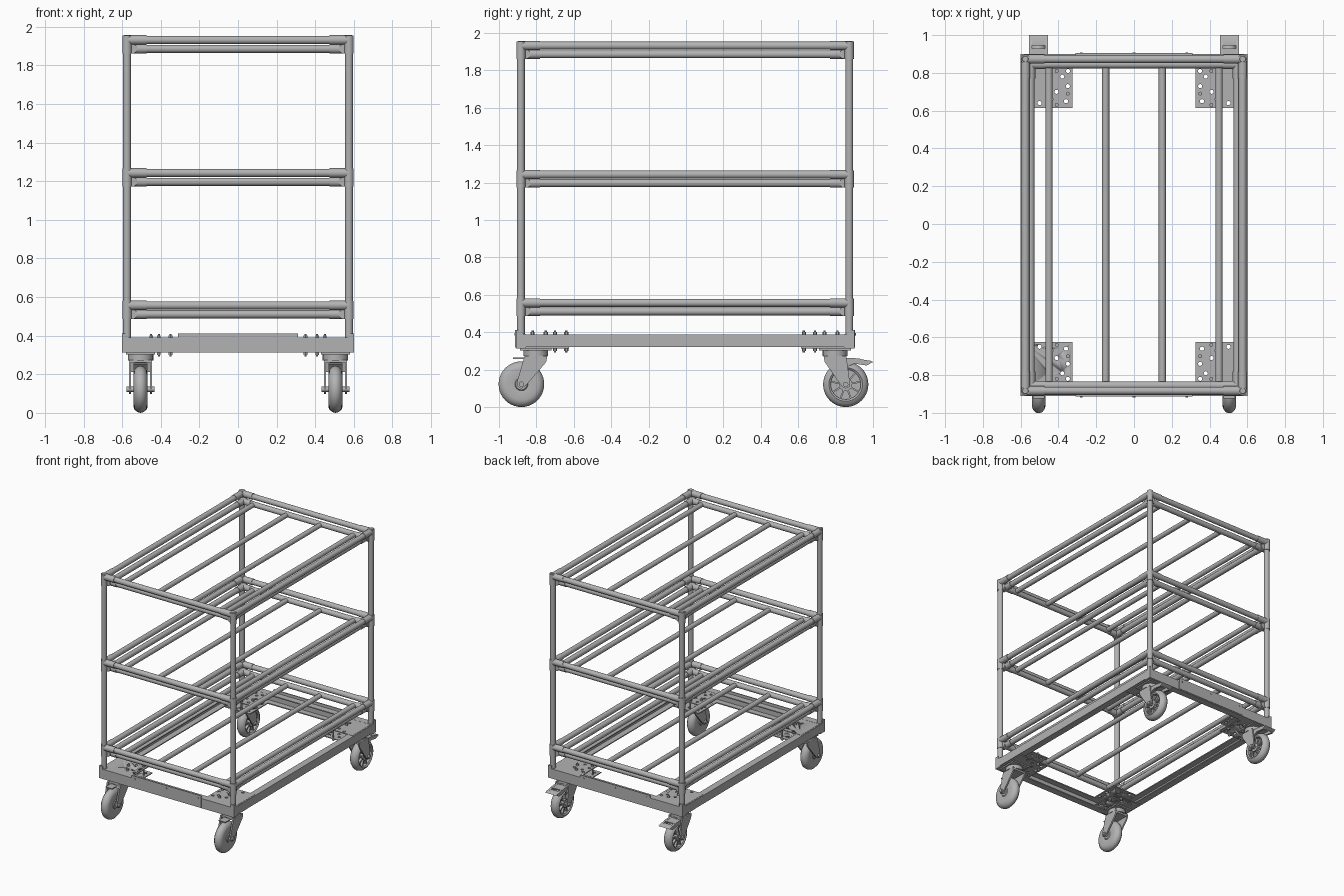
import bpy, bmesh, math
from mathutils import Vector, Matrix

cube = bpy.data.objects.get("Cube")
if cube:
    bpy.data.objects.remove(cube, do_unlink=True)


def material(name, value):
    m = bpy.data.materials.new(name)
    m.use_nodes = True
    col = (value, value, value, 1)
    m.diffuse_color = col
    m.node_tree.nodes["Principled BSDF"].inputs["Base Color"].default_value = col
    return m


GREY = material("steel grey", 0.45)


def finish(name, bm):
    bmesh.ops.recalc_face_normals(bm, faces=bm.faces)
    me = bpy.data.meshes.new(name)
    bm.to_mesh(me)
    bm.free()
    ob = bpy.data.objects.new(name, me)
    bpy.context.collection.objects.link(ob)
    me.materials.append(GREY)
    bpy.ops.object.select_all(action='DESELECT')
    ob.select_set(True)
    bpy.context.view_layer.objects.active = ob
    bpy.ops.object.shade_smooth_by_angle(angle=math.radians(35))
    return ob


def add_tube(bm, a, b, r, n=20, r2=None):
    a, b = Vector(a), Vector(b)
    d = b - a
    mat = Matrix.Translation((a + b) / 2) @ d.to_track_quat('Z', 'Y').to_matrix().to_4x4()
    bmesh.ops.create_cone(bm, cap_ends=True, segments=n, radius1=r,
                          radius2=r if r2 is None else r2, depth=d.length, matrix=mat)


def tube(name, a, b, r, n=20, r2=None):
    bm = bmesh.new()
    add_tube(bm, a, b, r, n, r2)
    return finish(name, bm)


def box(name, lo, hi):
    bm = bmesh.new()
    lo, hi = Vector(lo), Vector(hi)
    bmesh.ops.create_cube(bm, size=1, matrix=Matrix.Translation((lo + hi) / 2)
                          @ Matrix.Diagonal((*[abs(v) for v in hi - lo], 1)))
    return finish(name, bm)


def prism(name, pts, start, end, axis='X'):
    # extrude a (horizontal, z) outline along x or y
    bm = bmesh.new()
    put = (lambda p: (start, p[0], p[1])) if axis == 'X' else (lambda p: (p[0], start, p[1]))
    face = bm.faces.new([bm.verts.new(put(p)) for p in pts])
    res = bmesh.ops.extrude_face_region(bm, geom=[face])
    step = (end - start, 0, 0) if axis == 'X' else (0, end - start, 0)
    bmesh.ops.translate(bm, vec=step,
                        verts=[g for g in res["geom"] if isinstance(g, bmesh.types.BMVert)])
    return finish(name, bm)


def lathe(name, profile, centre, n=40):
    # revolve an (x offset, radius) outline around an axle parallel to x
    bm = bmesh.new()
    vs = [bm.verts.new((x, 0, r)) for x, r in profile]
    es = [bm.edges.new((vs[i], vs[(i + 1) % len(vs)])) for i in range(len(vs))]
    bmesh.ops.spin(bm, geom=vs + es, cent=(0, 0, 0), axis=(1, 0, 0),
                   angle=math.tau, steps=n, use_duplicate=False)
    bmesh.ops.remove_doubles(bm, verts=bm.verts, dist=0.0002)
    bmesh.ops.translate(bm, verts=bm.verts, vec=centre)
    return finish(name, bm)


PX, YF, YB = 0.575, -0.883, 0.873
R = 0.021
LEVELS = (0.557, 1.243, 1.932)

# Corner posts with caps and joint collars
for x in (-PX, PX):
    for y in (YF, YB):
        tube("corner_post", (x, y, 0.33), (x, y, 1.95), R)
        tube("post_cap", (x, y, 1.95), (x, y, 1.957), R, 20, 0.015)
        for z in LEVELS:
            tube("joint_collar", (x, y, z - 0.07), (x, y, z + 0.022), 0.0245)

# Shelf levels: paired rails all round, sleeves at the ends, and four rods
for z in LEVELS:
    for drop, inset in ((0, 0), (0.046, 0.028)):
        zz = z - drop
        for s, y in ((1, YF), (-1, YB)):
            yy = y + s * inset
            tube("end_rail", (-PX, yy, zz), (PX, yy, zz), R)
            for k in (-1, 1):
                tube("rail_sleeve", (k * PX, yy, zz), (k * 0.475, yy, zz), 0.0245)
        for k in (-1, 1):
            xx = k * (PX - inset)
            tube("side_rail", (xx, YF, zz), (xx, YB, zz), R)
            for y, e in ((YF, -0.78), (YB, 0.77)):
                tube("rail_sleeve", (xx, y, zz), (xx, e, zz), 0.0245)
    for x in (-0.45, -0.15, 0.15, 0.45):
        tube("shelf_rod", (x, -0.835, z - 0.046), (x, 0.825, z - 0.046), 0.019)


# Base frame of folded channels
def channel(outer, s, z0, z1, depth=0.055, t=0.008):
    i, w = outer + s * depth, outer + s * t
    return [(outer, z0), (i, z0), (i, z0 + t), (w, z0 + t),
            (w, z1 - t), (i, z1 - t), (i, z1), (outer, z1)]


for s, y in ((1, -0.91), (-1, 0.9)):
    prism("end_beam", channel(y, s, 0.312, 0.39), -0.6, 0.6)
    box("end_plate", (-0.31, y - 0.004, 0.318), (0.31, y + 0.004, 0.412))
    for x in (-0.28, 0, 0.28):
        tube("plate_rivet", (x, y - s * 0.008, 0.39), (x, y, 0.39), 0.007, 10)
for k in (-1, 1):
    prism("side_beam", channel(k * 0.6, -k, 0.32, 0.387), -0.905, 0.895, 'Y')

# Corner brackets, drilled plates and bolts
for k in (-1, 1):
    for s, y in ((1, -0.91), (-1, 0.9)):
        box("corner_tab", (k * 0.6, y, 0.312), (k * 0.57, y + s * 0.008, 0.412))
        box("corner_tab", (k * 0.6, y, 0.312), (k * 0.592, y + s * 0.03, 0.412))
        spots = [(0.36, 0.25), (0.44, 0.24), (0.41, 0.2), (0.35, 0.17), (0.45, 0.12),
                 (0.38, 0.12), (0.5, 0.26), (0.35, 0.09)]
        cut = bmesh.new()
        for u, v in spots:
            add_tube(cut, (k * u, y + s * v, 0.28), (k * u, y + s * v, 0.42), 0.011, 12)
        drill = finish("drill_cutter", cut)
        for z in (0.313, 0.382):
            plate = box("corner_plate", (k * 0.325, y + s * 0.02, z),
                        (k * 0.59, y + s * 0.285, z + 0.007))
            mod = plate.modifiers.new("holes", 'BOOLEAN')
            mod.object, mod.operation = drill, 'DIFFERENCE'
            bpy.ops.object.modifier_apply(modifier=mod.name)
        bpy.data.objects.remove(drill, do_unlink=True)
        for u, v in ((0.35, 0.21), (0.41, 0.27), (0.45, 0.16), (0.41, 0.09)):
            b = (k * u, y + s * v)
            tube("bolt", (*b, 0.292), (*b, 0.408), 0.006, 10)
            tube("bolt_head", (*b, 0.389), (*b, 0.401), 0.011, 6)
            tube("bolt_nut", (*b, 0.3), (*b, 0.313), 0.011, 6)

# Wheels: solid front tyres, spoked rear wheels
SOLID = [(-0.036, 0.0), (-0.036, 0.03), (-0.03, 0.035), (-0.036, 0.085), (-0.03, 0.103),
         (-0.016, 0.118), (0, 0.122)]
TYRE = [(-0.03, 0.08), (-0.037, 0.09), (-0.03, 0.105), (-0.016, 0.117), (0, 0.121)]


def mirrored(p):
    return p + [(-x, r) for x, r in reversed(p[:-1])]


def caster(x, front):
    wy, wz = (-0.88, 0.122) if front else (0.854, 0.121)
    sy = -0.803 if front else 0.797
    if front:
        lathe("front_wheel", mirrored(SOLID), (x, wy, wz))
    else:
        lathe("rear_tyre", mirrored(TYRE), (x, wy, wz))
        tube("wheel_hub", (x - 0.034, wy, wz), (x + 0.034, wy, wz), 0.034, 24)
        tube("wheel_web", (x - 0.008, wy, wz), (x + 0.008, wy, wz), 0.085, 32)
        bm = bmesh.new()
        for i in range(9):
            bmesh.ops.create_cube(bm, size=1, matrix=Matrix.Translation((x, wy, wz))
                                  @ Matrix.Rotation(i * math.tau / 9, 4, 'X')
                                  @ Matrix.Translation((0, 0, 0.058))
                                  @ Matrix.Diagonal((0.054, 0.009, 0.056, 1)))
        finish("wheel_spokes", bm)
    tube("axle", (x - 0.072, wy, wz), (x + 0.072, wy, wz), 0.014, 16)
    # swivel head and fork
    tube("swivel_race", (x, sy, 0.272), (x, sy, 0.305), 0.066, 28)
    tube("swivel_neck", (x, sy, 0.3), (x, sy, 0.32), 0.045, 24)
    box("caster_plate", (x - 0.075, sy - 0.085, 0.303), (x + 0.075, sy + 0.085, 0.313))
    box("fork_crown", (x - 0.06, sy - 0.055, 0.258), (x + 0.06, sy + 0.055, 0.274))
    d = -1 if front else 1
    leg = [(sy + d * 0.06, 0.274), (sy - d * 0.062, 0.274), (sy - d * 0.055, 0.24),
           (wy - d * 0.022, wz - 0.01), (wy, wz - 0.024),
           (wy + d * 0.022, wz - 0.01), (wy + d * 0.02, wz + 0.025)]
    for k in (-1, 1):
        prism("fork_leg", leg, x + k * 0.048, x + k * 0.06)
    if front:
        box("swivel_tab", (x - 0.03, -0.925, 0.258), (x + 0.03, -0.84, 0.264))
    else:
        # brake pedal: two arms, a tread and a rear bridge
        arm = [(0.845, 0.262), (0.9, 0.262), (0.985, 0.247), (0.995, 0.238),
               (0.965, 0.222), (0.9, 0.232), (0.855, 0.212)]
        for k in (-1, 1):
            prism("pedal_arm", arm, x + k * 0.034, x + k * 0.05)
        prism("pedal_tread", [(0.945, 0.25), (0.985, 0.249), (1.0, 0.24), (0.97, 0.226)],
              x - 0.05, x + 0.05)
        prism("pedal_bridge", [(0.86, 0.262), (0.93, 0.258), (0.93, 0.25), (0.86, 0.253)],
              x - 0.05, x + 0.05)


for x in (-0.505, 0.505):
    caster(x, True)
    caster(x, False)
